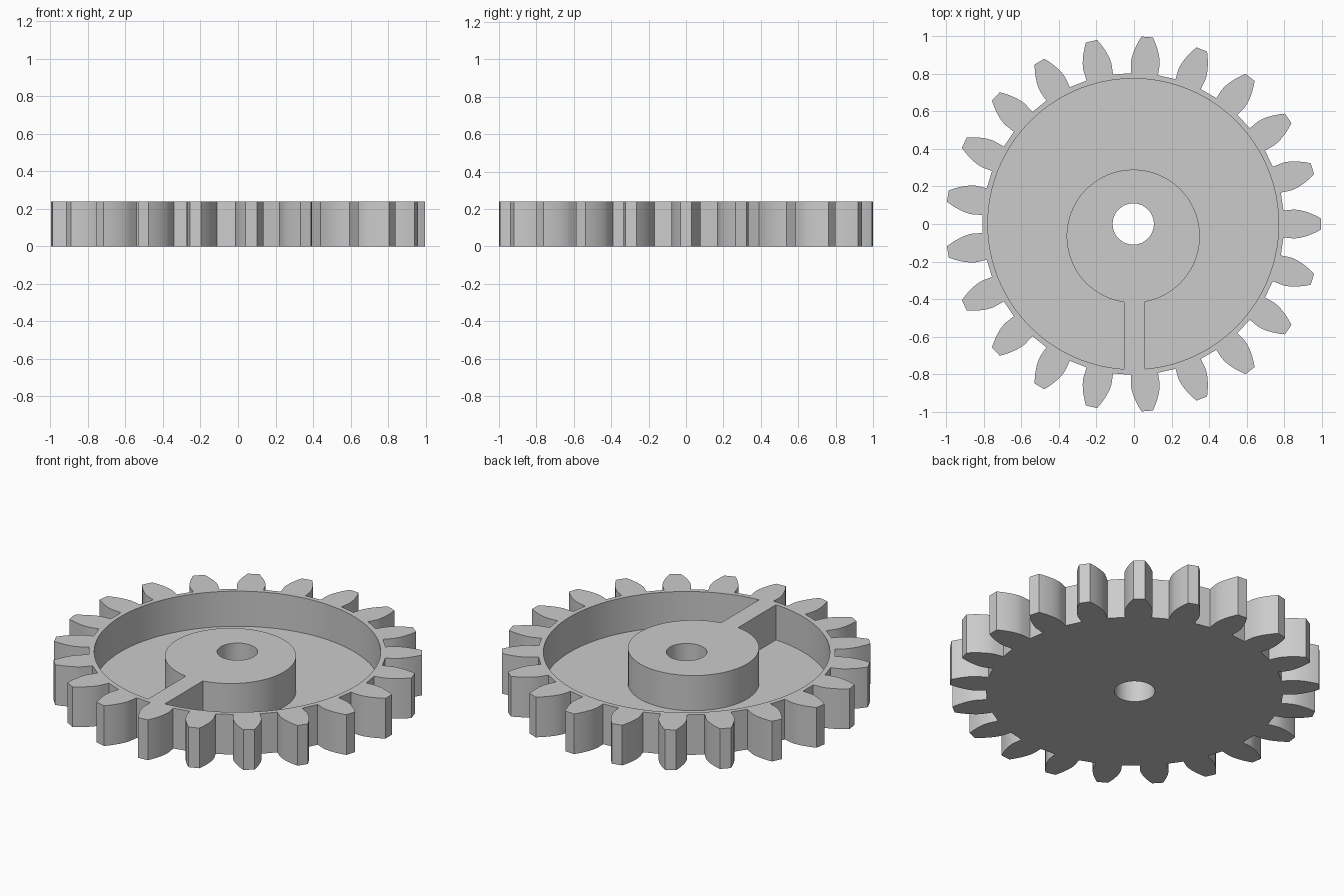
import bpy, bmesh
from math import sin, cos, tan, acos, asin, pi, radians

if "Cube" in bpy.data.objects:
    bpy.data.objects.remove(bpy.data.objects["Cube"])

CX = -0.004                      # gear axis
HEIGHT, FLOOR = 0.24, 0.03
TEETH = 21
TIP_R, PITCH_R, ROOT_R = 1.0, 0.913, 0.804
RIM_R, HUB_R, HUB_Y, BORE_R = 0.775, 0.355, -0.065, 0.11
RIB_LEFT, RIB_RIGHT = 0.058, -0.053

grey = bpy.data.materials.new("plain grey")
grey.use_nodes = True
grey.diffuse_color = (0.6, 0.6, 0.6, 1)
grey.node_tree.nodes["Principled BSDF"].inputs["Base Color"].default_value = (0.6, 0.6, 0.6, 1)


def prism(name, outline, z0, z1):
    """Extrude a closed outline from z0 to z1."""
    bm = bmesh.new()
    face = bm.faces.new([bm.verts.new((x, y, z0)) for x, y in outline])
    new = bmesh.ops.extrude_face_region(bm, geom=[face])["geom"]
    bmesh.ops.translate(bm, vec=(0, 0, z1 - z0),
                        verts=[v for v in new if isinstance(v, bmesh.types.BMVert)])
    bmesh.ops.recalc_face_normals(bm, faces=bm.faces)
    mesh = bpy.data.meshes.new(name)
    bm.to_mesh(mesh)
    bm.free()
    mesh.materials.append(grey)
    ob = bpy.data.objects.new(name, mesh)
    bpy.context.collection.objects.link(ob)
    return ob


def arc(r, a0, a1, n, cy=0.0):
    return [(CX + r * cos(a0 + (a1 - a0) * i / n), cy + r * sin(a0 + (a1 - a0) * i / n))
            for i in range(n + 1)]


def involute(a):
    return tan(a) - a


# Toothed outline with involute flanks
pressure = radians(20)
base_r = PITCH_R * cos(pressure)
flank = [(ROOT_R, pi / (2 * TEETH) + involute(pressure))]
for i in range(8):
    r = base_r + (TIP_R - base_r) * i / 7
    flank.append((r, pi / (2 * TEETH) + involute(pressure) - involute(acos(min(1, base_r / r)))))
tooth = [(r, -a) for r, a in flank] + [(r, a) for r, a in reversed(flank)]
outline = []
for k in range(TEETH):
    turn = 2 * pi * k / TEETH
    outline += [(CX + r * cos(a + turn), r * sin(a + turn)) for r, a in tooth]
gear = prism("gear", outline, 0, HEIGHT)

# Recess that leaves the rim, the offset hub and the rib standing
def angle_at(x, r):
    return asin((x - CX) / r) - pi / 2

rim = arc(RIM_R, angle_at(RIB_LEFT, RIM_R), angle_at(RIB_RIGHT, RIM_R) + 2 * pi, 120)
hub = arc(HUB_R, angle_at(RIB_RIGHT, HUB_R) + 2 * pi, angle_at(RIB_LEFT, HUB_R), 80, HUB_Y)
recess = prism("recess_cutter", rim + hub, FLOOR, HEIGHT + 0.1)
bore = prism("bore_cutter", arc(BORE_R, 0, 2 * pi, 48)[:-1], -0.1, HEIGHT + 0.1)

# Cut the recess and the bore
bpy.ops.object.select_all(action='DESELECT')
bpy.context.view_layer.objects.active = gear
gear.select_set(True)
for cutter in (recess, bore):
    cutter.hide_render = True
    mod = gear.modifiers.new(cutter.name, 'BOOLEAN')
    mod.operation = 'DIFFERENCE'
    mod.solver = 'EXACT'
    mod.object = cutter
    bpy.ops.object.modifier_apply(modifier=mod.name)
    bpy.data.objects.remove(cutter)
bpy.ops.object.shade_smooth_by_angle(angle=radians(25))
